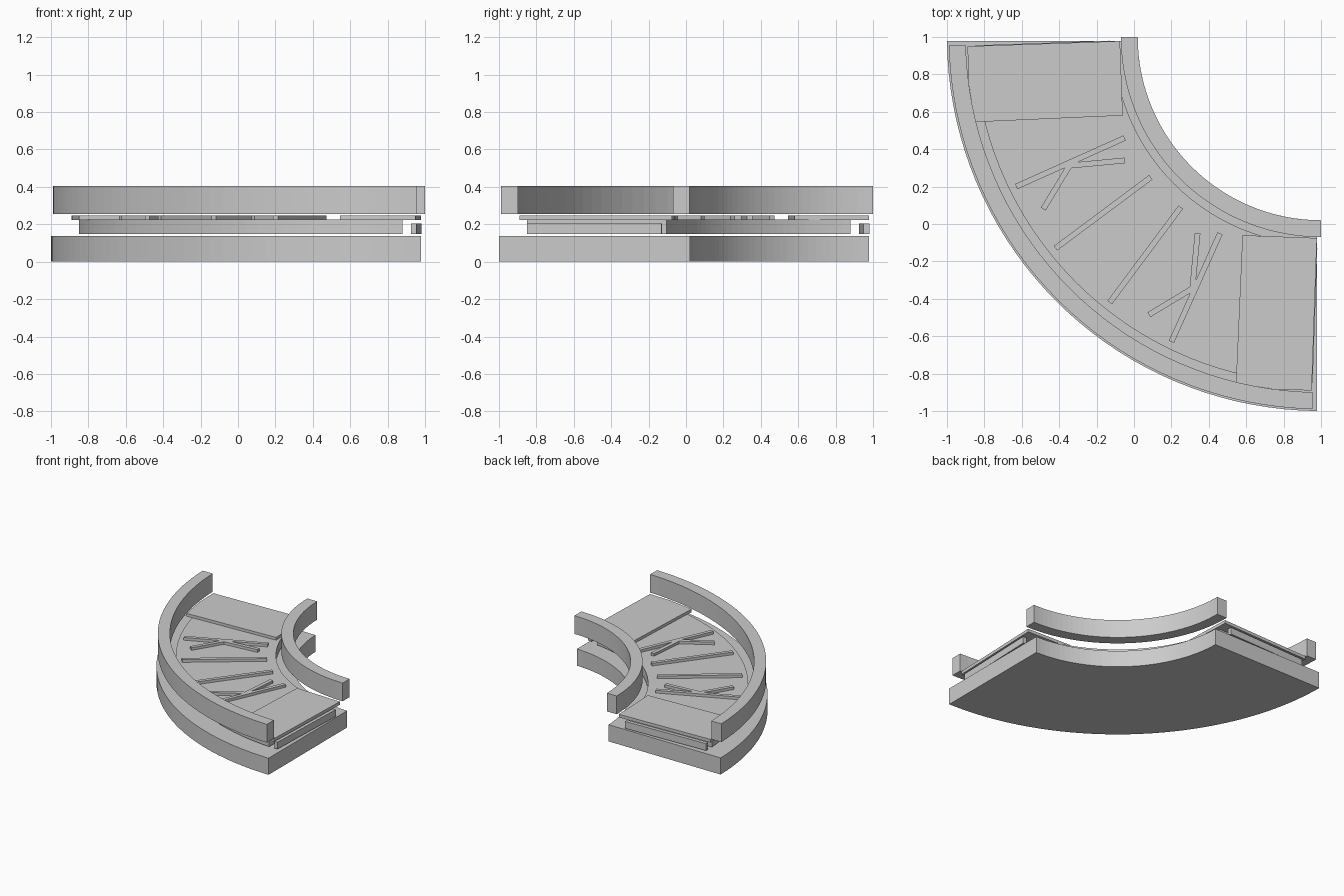
import bpy, math
from mathutils import Vector

if "Cube" in bpy.data.objects:
    bpy.data.objects.remove(bpy.data.objects["Cube"])


def prism(name, pts, z0, z1):
    """Extrude a closed outline between two heights."""
    n = len(pts)
    area = sum(pts[i][0] * pts[(i + 1) % n][1] - pts[(i + 1) % n][0] * pts[i][1] for i in range(n))
    if area < 0:
        pts = pts[::-1]
    verts = [(x, y, z) for z in (z0, z1) for x, y in pts]
    faces = [list(range(n))[::-1], list(range(n, 2 * n))]
    faces += [[i, (i + 1) % n, n + (i + 1) % n, n + i] for i in range(n)]
    me = bpy.data.meshes.new(name)
    me.from_pydata(verts, [], faces)
    ob = bpy.data.objects.new(name, me)
    bpy.context.collection.objects.link(ob)
    return ob


def arc(r, d, n=36):
    """Quarter arc about (1, 1), stopping a distance d short of each axis."""
    a = math.asin(d / r)
    a0, a1 = math.pi + a, 1.5 * math.pi - a
    return [(1 + r * math.cos(a0 + (a1 - a0) * i / n),
             1 + r * math.sin(a0 + (a1 - a0) * i / n)) for i in range(n + 1)]


def curved_block(name, r0, r1, z0, z1, d):
    return prism(name, arc(r0, d) + arc(r1, d)[::-1], z0, z1)


def bar(name, a, b, z0, z1, w=0.03):
    a, b = Vector(a), Vector(b)
    t = (b - a).normalized()
    s = Vector((-t.y, t.x)) * w / 2
    return prism(name, [tuple(p) for p in (a - s, b - s, b + s, a + s)], z0, z1)


# Base slab and the two raised guard rails
curved_block("base", 0.98, 2.0, 0, 0.137, 0.022)
curved_block("outer_rail", 1.90, 1.99, 0.255, 0.405, 0.045)
curved_block("inner_rail", 0.98, 1.07, 0.255, 0.405, 0.0)

# Track bed, held just above the base
curved_block("track_bed", 1.11, 1.855, 0.148, 0.225, 0.12)

# End plates, end lips and surface strips, repeated across the diagonal
plate = [(0.58, -0.06), (0.978, -0.075), (0.95, -0.89), (0.76, -0.885), (0.545, -0.85)]
strips = [((0.2, -0.63), (0.46, -0.05)), ((-0.13, -0.42), (0.25, 0.09)),
          ((0.34, -0.05), (0.312, -0.345)), ((0.312, -0.345), (0.08, -0.485))]
lip = [((0.965, -0.13), (0.94, -0.85))]
for side in ("right", "left"):
    f = (lambda p: p) if side == "right" else (lambda p: (p[1], p[0]))
    prism(side + "_end_plate", [f(p) for p in plate], 0.222, 0.248)
    for i, (a, b) in enumerate(strips):
        bar(f"{side}_strip_{i + 1}", f(a), f(b), 0.22, 0.247)
    for a, b in lip:
        bar(side + "_end_lip", f(a), f(b), 0.148, 0.205)
